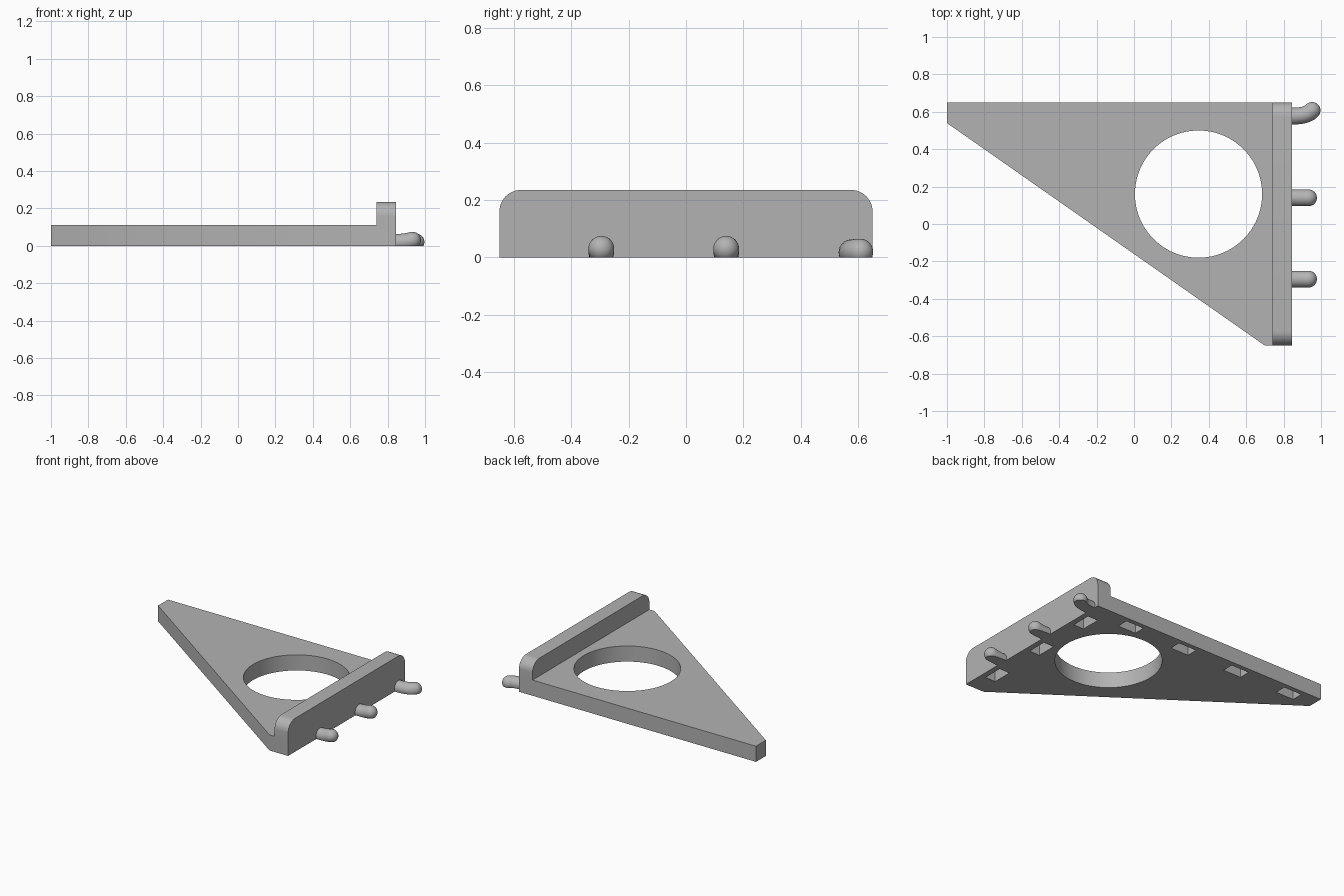
import bpy, bmesh, math
from mathutils import Vector, Matrix

if "Cube" in bpy.data.objects:
    bpy.data.objects.remove(bpy.data.objects["Cube"])

grey = bpy.data.materials.new("plain_grey")
grey.use_nodes = True
colour = (0.45, 0.45, 0.45, 1)
grey.diffuse_color = colour
grey.node_tree.nodes["Principled BSDF"].inputs["Base Color"].default_value = colour

HALF_Y, PLATE_H, RIM_H = 0.65, 0.11, 0.235
RIM_IN, RIM_OUT = 0.74, 0.845
PITCH = 0.435


def make_object(name, bm):
    bmesh.ops.recalc_face_normals(bm, faces=bm.faces)
    mesh = bpy.data.meshes.new(name)
    bm.to_mesh(mesh)
    bm.free()
    mesh.materials.append(grey)
    obj = bpy.data.objects.new(name, mesh)
    bpy.context.collection.objects.link(obj)
    return obj


def extrude_outline(name, points, direction):
    bm = bmesh.new()
    face = bm.faces.new([bm.verts.new(p) for p in points])
    moved = bmesh.ops.extrude_face_region(bm, geom=[face])["geom"]
    bmesh.ops.translate(bm, vec=direction,
                        verts=[v for v in moved if isinstance(v, bmesh.types.BMVert)])
    return make_object(name, bm)


def boolean(target, tool, operation):
    mod = target.modifiers.new(operation.title(), "BOOLEAN")
    mod.object, mod.operation, mod.solver = tool, operation, "EXACT"
    bpy.context.view_layer.objects.active = target
    bpy.ops.object.modifier_apply(modifier=mod.name)
    bpy.data.objects.remove(tool)


def smooth(obj):
    bpy.ops.object.select_all(action="DESELECT")
    obj.select_set(True)
    bpy.context.view_layer.objects.active = obj
    bpy.ops.object.shade_smooth_by_angle(angle=math.radians(35))


# Wedge-shaped plate
plate = extrude_outline("plate", [(x, y, 0) for x, y in (
    (-1, HALF_Y), (-1, 0.54), (0.70, -HALF_Y), (RIM_OUT, -HALF_Y), (RIM_OUT, HALF_Y))],
    (0, 0, PLATE_H))

# Upright rim with rounded top corners
R = 0.075
rim_outline = [(RIM_IN, -HALF_Y, PLATE_H), (RIM_IN, HALF_Y, PLATE_H)]
for side in (1, -1):
    arc = [(RIM_IN, side * (HALF_Y - R + R * math.cos(a)), RIM_H - R + R * math.sin(a))
           for a in (i * math.pi / 24 for i in range(13))]
    rim_outline += arc[::side]
rim = extrude_outline("rim", rim_outline, (RIM_OUT - RIM_IN, 0, 0))
boolean(plate, rim, "UNION")

# Round opening and underside sockets
bm = bmesh.new()
bmesh.ops.create_cone(bm, cap_ends=True, segments=96, radius1=0.34, radius2=0.34, depth=1,
                      matrix=Matrix.Translation((0.345, 0.16, 0)))
boolean(plate, make_object("opening_cutter", bm), "DIFFERENCE")

sockets = [(0.51 - i * PITCH, 0.577, 0.14, 0.08) for i in range(4)]
sockets += [(0.766, 0.437 - i * PITCH, 0.08, 0.14) for i in range(3)]
bm = bmesh.new()
for x, y, sx, sy in sockets:
    bmesh.ops.create_cube(bm, size=1, matrix=Matrix.Translation((x, y, 0))
                          @ Matrix.Diagonal((sx, sy, 0.16, 1)))
boolean(plate, make_object("socket_cutter", bm), "DIFFERENCE")
plate.name = "plate_with_rim"
smooth(plate)


# Bent pegs with ball ends, trimmed flat underneath
def peg(name, a, b, c, radius=0.045, sides=32):
    a, b, c = Vector(a), Vector(b), Vector(c)
    sections = []
    for i in range(13):
        t = i / 12
        sections.append((a.lerp(b, t).lerp(b.lerp(c, t), t),
                         (b - a).lerp(c - b, t).normalized(), radius))
    tip = (c - b).normalized()
    for i in range(1, 9):
        ang = i * math.pi / 2 / 8.2
        sections.append((c + tip * radius * math.sin(ang), tip, radius * math.cos(ang)))
    bm = bmesh.new()
    rings = []
    for centre, along, r in sections:
        across = Vector((0, 0, 1)).cross(along).normalized()
        up = along.cross(across)
        rings.append([bm.verts.new(centre + r * (across * math.cos(q) + up * math.sin(q)))
                      for q in (k * math.tau / sides for k in range(sides))])
    for lower, upper in zip(rings, rings[1:]):
        for k in range(sides):
            n = (k + 1) % sides
            bm.faces.new((lower[k], lower[n], upper[n], upper[k]))
    bm.faces.new(rings[0])
    bm.faces.new(rings[-1])
    cut = bmesh.ops.bisect_plane(bm, geom=bm.verts[:] + bm.edges[:] + bm.faces[:],
                                 plane_co=(0, 0, 0), plane_no=(0, 0, -1), clear_outer=True)
    bmesh.ops.holes_fill(bm, edges=[e for e in bm.edges if e.is_boundary])
    smooth(make_object(name, bm))


for label, y in (("front", 0.14 - PITCH), ("middle", 0.14)):
    peg(label + "_peg", (0.835, y, 0.018), (0.895, y, 0.018), (0.933, y, 0.03))
peg("back_hooked_peg", (0.835, 0.577, 0.018), (0.925, 0.575, 0.018), (0.952, 0.607, 0.02))
